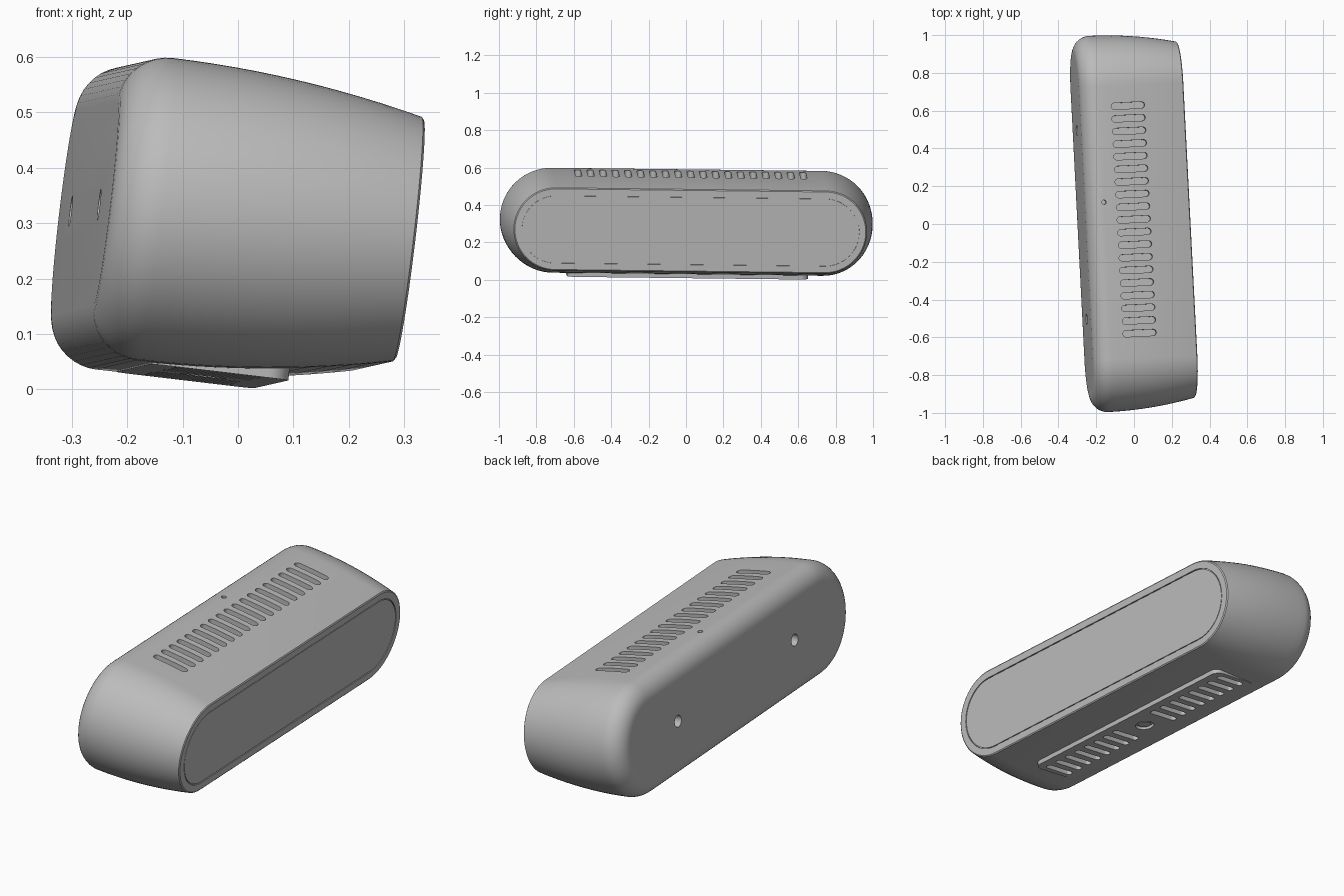
import bpy, bmesh, math
from mathutils import Matrix, Vector

cube = bpy.data.objects.get("Cube")
if cube:
    bpy.data.objects.remove(cube, do_unlink=True)

# Single casing colour
grey = bpy.data.materials.new("casing_grey")
grey.use_nodes = True
GREY = (0.5, 0.5, 0.5, 1)
grey.diffuse_color = GREY
grey.node_tree.nodes["Principled BSDF"].inputs["Base Color"].default_value = GREY

# The whole device rests slightly tilted and turned
POSE = (Matrix.Translation((-0.002, 0.0095, 0.295)) @ Matrix.Rotation(0.05, 4, 'Z')
        @ Matrix.Rotation(0.118, 4, 'Y') @ Matrix.Rotation(-0.0117, 4, 'X'))


def rounded(hx, hy, r, n=8):
    """Outline of a rounded rectangle; a stadium or circle when r is the half size."""
    pts = []
    for q, (sx, sy) in enumerate(((1, 1), (-1, 1), (-1, -1), (1, -1))):
        for i in range(n + 1):
            a = math.pi / 2 * (q + i / n)
            pts.append((sx * (hx - r) + r * math.cos(a), sy * (hy - r) + r * math.sin(a)))
    return pts


def loft(bm, rings):
    """Skin a run of matching rings and cap both ends."""
    loops = [[bm.verts.new(p) for p in ring] for ring in rings]
    count = len(loops[0])
    for a, b in zip(loops, loops[1:]):
        for i in range(count):
            j = (i + 1) % count
            bm.faces.new((a[i], a[j], b[j], b[i]))
    bm.faces.new(loops[0][::-1])
    bm.faces.new(loops[-1])


def prism(bm, outline, z0, z1, at=(0, 0)):
    loft(bm, [[(x + at[0], y + at[1], z) for x, y in outline] for z in (z0, z1)])


def make(name, bm):
    bmesh.ops.remove_doubles(bm, verts=bm.verts, dist=1e-5)
    bmesh.ops.recalc_face_normals(bm, faces=bm.faces)
    mesh = bpy.data.meshes.new(name)
    bm.to_mesh(mesh)
    bm.free()
    mesh.materials.append(grey)
    ob = bpy.data.objects.new(name, mesh)
    bpy.context.collection.objects.link(ob)
    ob.matrix_world = POSE
    return ob


# Casing: stadium sections swept from the round-edged back to the front panel
R, BACK, FRONT = 0.09, -0.277, 0.277
profile = []
for i in range(11):
    a = math.pi / 2 * i / 10
    profile.append((BACK + R - R * math.cos(a), 0.185 + R * math.sin(a)))
for i in range(1, 13):
    t = i / 12
    profile.append((BACK + R + t * 0.46, 0.275 - 0.0525 * t * t))
# Front rim, seam groove and inset panel
profile += [(FRONT, 0.217), (FRONT, 0.183), (FRONT - 0.007, 0.183),
            (FRONT - 0.007, 0.179), (FRONT - 0.001, 0.179)]
bm = bmesh.new()
loft(bm, [[Vector((u, y, z)) for y, z in rounded(0.722 + h, h, h, 16)] for u, h in profile])
casing = make("casing", bm)

# Foot plate under the casing
bm = bmesh.new()
prism(bm, rounded(0.125, 0.645, 0.04), -0.277, -0.235, (-0.03, 0))
foot = make("foot_plate", bm)

# Cutter: vent slots above and below, status hole, mounting holes, stand socket
bm = bmesh.new()
slot = rounded(0.09, 0.017, 0.017, 5)
for i in range(-9, 10):
    prism(bm, slot, 0.235, 0.32, (-0.03, i * 0.067 + 0.012))
    if abs(i) > 1:
        prism(bm, rounded(0.08, 0.016, 0.016, 5), -0.32, -0.245, (-0.03, i * 0.067))
prism(bm, rounded(0.012, 0.012, 0.012, 5), 0.25, 0.32, (-0.185, 0.11))
prism(bm, rounded(0.045, 0.045, 0.045), -0.32, -0.262, (-0.03, 0))
turn = Matrix.Rotation(math.pi / 2, 4, 'Y')
for side in (-1, 1):
    start = len(bm.verts)
    prism(bm, rounded(0.028, 0.028, 0.028), -0.34, -0.19, (0, side * 0.5))
    bm.verts.ensure_lookup_table()
    bmesh.ops.transform(bm, matrix=turn, verts=bm.verts[start:])
cutter = make("opening_cutter", bm)
cutter.hide_render = True

for ob in (casing, foot):
    mod = ob.modifiers.new("openings", 'BOOLEAN')
    mod.operation, mod.solver, mod.object = 'DIFFERENCE', 'EXACT', cutter
    bpy.context.view_layer.objects.active = ob
    bpy.ops.object.modifier_apply(modifier=mod.name)
bpy.data.objects.remove(cutter, do_unlink=True)

# Threaded insert in the stand socket
bm = bmesh.new()
prism(bm, rounded(0.03, 0.03, 0.03), -0.272, -0.25, (-0.03, 0))
insert = make("stand_insert", bm)

for ob in (casing, foot, insert):
    bpy.ops.object.select_all(action='DESELECT')
    ob.select_set(True)
    bpy.context.view_layer.objects.active = ob
    bpy.ops.object.shade_smooth_by_angle(angle=math.radians(30))
